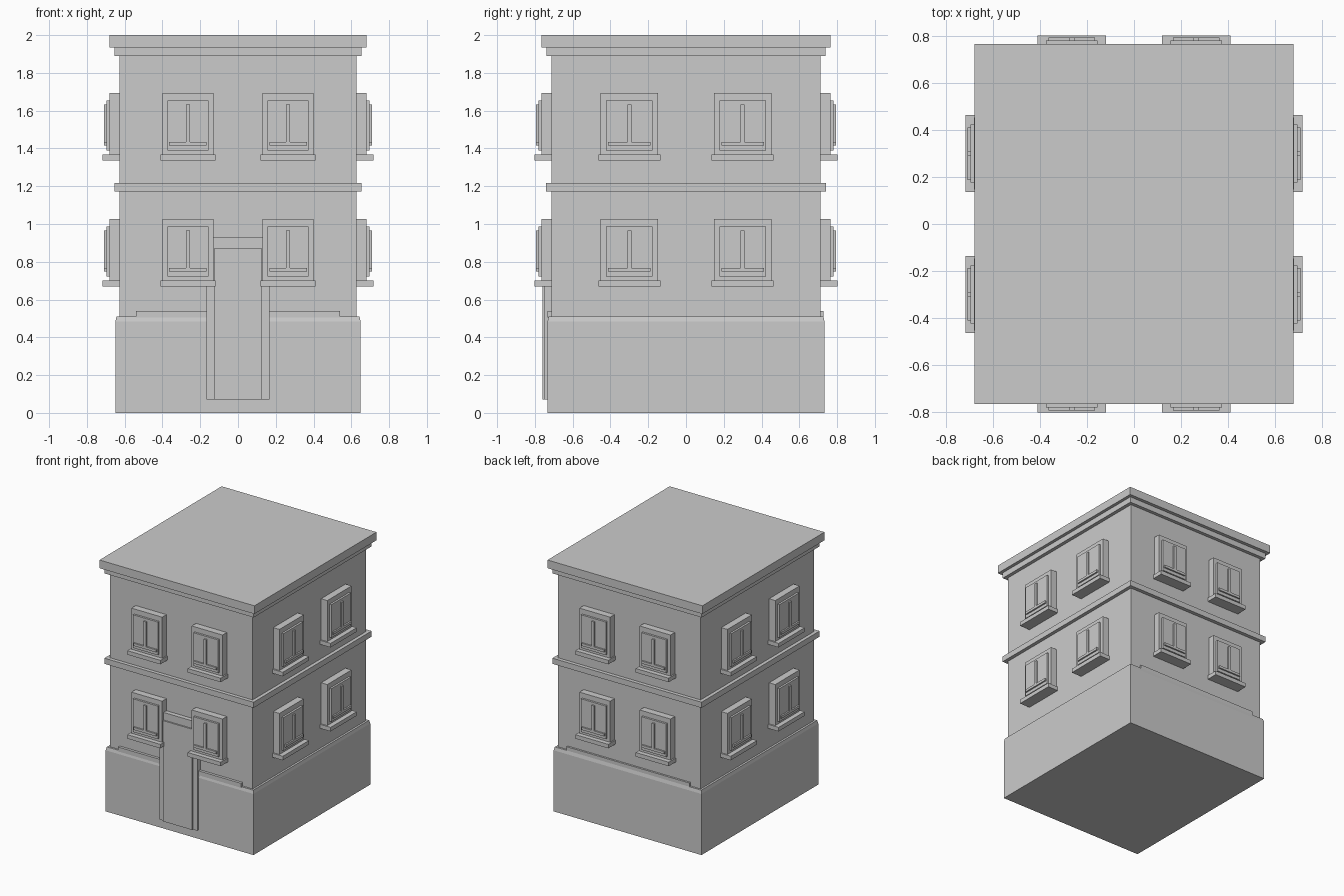
import bpy
import bmesh
from math import pi
from mathutils import Matrix

cube = bpy.data.objects.get("Cube")
if cube:
    bpy.data.objects.remove(cube, do_unlink=True)

grey = bpy.data.materials.new("plain_grey")
grey.use_nodes = True
colour = (0.6, 0.6, 0.6, 1)
grey.diffuse_color = colour
grey.node_tree.nodes["Principled BSDF"].inputs["Base Color"].default_value = colour


def box(name, x, y, z, turn=None, top_inset=0):
    """Box between (low, high) pairs, optionally tapered and turned."""
    bm = bmesh.new()
    bmesh.ops.create_cube(bm, size=1)
    for v in bm.verts:
        inset = top_inset if v.co.z > 0 else 0
        sx, sy = (1 if v.co.x > 0 else -1), (1 if v.co.y > 0 else -1)
        v.co = (x[sx > 0] - sx * inset, y[sy > 0] - sy * inset, z[v.co.z > 0])
    if turn:
        bm.transform(turn)
    mesh = bpy.data.meshes.new(name)
    bm.to_mesh(mesh)
    bm.free()
    mesh.materials.append(grey)
    obj = bpy.data.objects.new(name, mesh)
    bpy.context.collection.objects.link(obj)
    return obj


def slab(name, hx, hy, low, high, top_inset=0):
    return box(name, (-hx, hx), (-hy, hy), (low, high), None, top_inset)


BODY_X, BODY_Y = 0.627, 0.712

# Main masses and horizontal mouldings
slab("base", 0.649, 0.733, 0, 0.485)
slab("base_chamfer", 0.649, 0.733, 0.485, 0.511, 0.006)
slab("walls", BODY_X, BODY_Y, 0.5, 1.9)
slab("floor_band", 0.655, 0.741, 1.173, 1.218)
slab("lower_cornice", 0.655, 0.739, 1.89, 1.935)
slab("roof_cornice", 0.68, 0.766, 1.935, 2)


# One window, built facing -y and turned to its wall
def window(side, angle, wall, across, width, drop):
    turn = Matrix.Rotation(angle, 4, "Z")
    parts = (  # name, half width, depth, bottom, top
        ("frame", 0.135 * width, 0.054, 1.367, 1.693),
        ("sash", 0.109 * width, 0.07, 1.39, 1.653),
        ("mullion", 0.011, 0.082, 1.435, 1.632),
        ("bottom_rail", 0.099 * width, 0.082, 1.415, 1.435),
        ("sill", 0.145 * width, 0.091, 1.335, 1.367),
    )
    for name, half, depth, low, high in parts:
        box(f"{side}_window_{name}", (across - half, across + half),
            (-wall - depth, -wall + 0.02), (low - drop, high - drop), turn)


walls = (
    ("front", 0, BODY_Y, 0.265, 1),
    ("left", pi / 2, BODY_X, 0.3, 1.13),
    ("back", pi, BODY_Y, 0.265, 1),
    ("right", -pi / 2, BODY_X, 0.3, 1.13),
)
for side, angle, wall, offset, width in walls:
    for drop in (0, 0.667):
        for sign in (-1, 1):
            window(side, angle, wall, sign * offset, width, drop)

# Ledges above the base, front and back
for side, y in (("front", (-0.733, -0.7)), ("back", (0.7, 0.727))):
    box(side + "_ledge", (-0.54, 0.54), y, (0.505, 0.54))

# Doorway
box("door_surround", (-0.167, 0.167), (-0.748, -0.7), (0.07, 0.93))
box("door", (-0.127, 0.127), (-0.759, -0.7), (0.07, 0.87))
